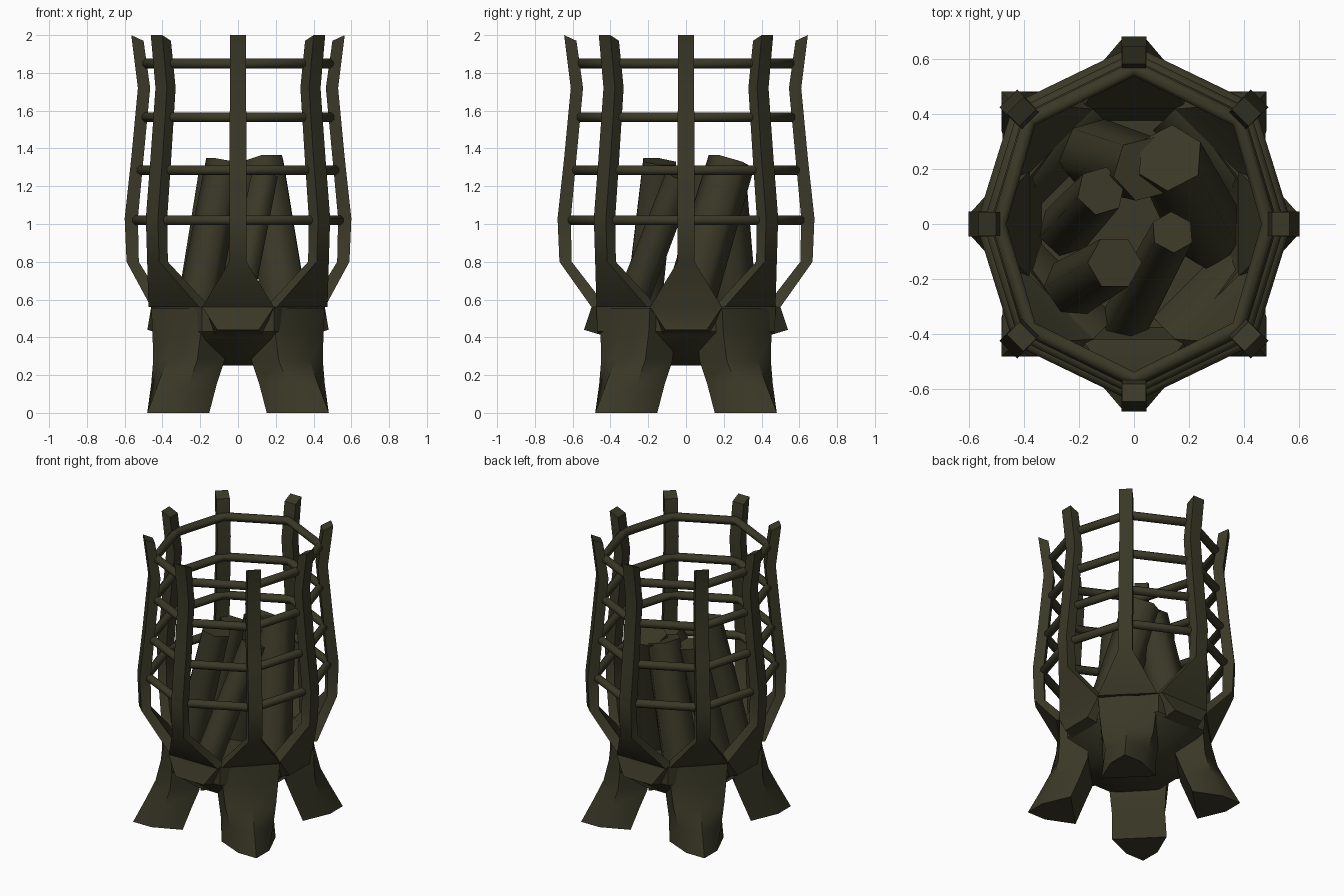
import bpy, bmesh, math
from mathutils import Vector

if "Cube" in bpy.data.objects:
    bpy.data.objects.remove(bpy.data.objects["Cube"])

iron = bpy.data.materials.new("dark olive iron")
iron.diffuse_color = (0.042, 0.040, 0.020, 1)
iron.use_nodes = True
iron.node_tree.nodes["Principled BSDF"].inputs["Base Color"].default_value = iron.diffuse_color


def loft(name, sections, closed=False, smooth=40):
    """Skin a list of equal-length point loops; cap ends unless closed."""
    bm = bmesh.new()
    rows = [[bm.verts.new(p) for p in s] for s in sections]
    n = len(rows[0])
    pairs = list(zip(rows, rows[1:])) + ([(rows[-1], rows[0])] if closed else [])
    for a, b in pairs:
        for i in range(n):
            j = (i + 1) % n
            bm.faces.new((a[i], a[j], b[j], b[i]))
    if not closed:
        bm.faces.new(rows[0][::-1])
        bm.faces.new(rows[-1])
    bmesh.ops.recalc_face_normals(bm, faces=bm.faces)
    me = bpy.data.meshes.new(name)
    bm.to_mesh(me)
    bm.free()
    ob = bpy.data.objects.new(name, me)
    bpy.context.collection.objects.link(ob)
    me.materials.append(iron)
    bpy.context.view_layer.objects.active = ob
    bpy.ops.object.select_all(action='DESELECT')
    ob.select_set(True)
    bpy.ops.object.shade_smooth_by_angle(angle=math.radians(smooth))
    return ob


def polar(k, r, w, z):
    """Point at radius r, sideways offset w, in one of eight directions."""
    a = k * math.pi / 4
    return (r * math.cos(a) - w * math.sin(a), r * math.sin(a) + w * math.cos(a), z)


def extra(k, y_extra, diag_extra):
    return diag_extra if k % 2 else (y_extra if k % 4 == 2 else 0)


# Eight bent uprights flaring into petals: z, outer radius, thickness, half width
profile = [(0.56, 0.46, 0.08, 0.19), (0.80, 0.59, 0.065, 0.045), (1.03, 0.60, 0.07, 0.045),
           (1.35, 0.565, 0.065, 0.045), (1.72, 0.53, 0.065, 0.043), (1.985, 0.565, 0.065, 0.043)]
for k in range(8):
    secs = []
    if k % 2 == 0:  # pointed lip under the four straight petals
        lip = 0.48 + extra(k, 0.06, 0)
        secs.append([polar(k, lip - 0.1, -0.13, 0.41), polar(k, lip - 0.1, 0.13, 0.41),
                     polar(k, lip, 0.11, 0.44), polar(k, lip, -0.11, 0.44)])
    for i, (z, r, t, w) in enumerate(profile):
        r += extra(k, 0.04 if i == 0 else 0.08, 0.02 if i == 0 else 0.045)
        tilt = 0.015 if i == 5 else 0
        secs.append([polar(k, r - t, -w, z - tilt), polar(k, r - t, w, z - tilt),
                     polar(k, r, w, z + tilt), polar(k, r, -w, z + tilt)])
    loft("upright_%d" % k, secs)

# Bowl with eight corners and a hollow inside
corners = [(0.42, -0.19), (0.42, 0.19), (0.19, 0.47), (-0.19, 0.47),
           (-0.42, 0.19), (-0.42, -0.19), (-0.19, -0.47), (0.19, -0.47)]
loft("bowl", [[(x * s, y * s, z) for x, y in corners] for s, z in
              ((0.22, 0.25), (0.7, 0.29), (1.0, 0.43), (1.01, 0.56), (0.9, 0.56), (0.8, 0.43))])

# Four splayed legs on the diagonals: z, inner r, inner w, shoulder r, shoulder w, outer r
leg = [(0, 0.39, 0.175, 0.58, 0.10, 0.68), (0.15, 0.33, 0.17, 0.51, 0.14, 0.60),
       (0.28, 0.28, 0.18, 0.47, 0.165, 0.535), (0.42, 0.28, 0.19, 0.46, 0.18, 0.50),
       (0.555, 0.40, 0.19, 0.46, 0.19, 0.475)]
for k in (1, 3, 5, 7):
    loft("leg_%d" % k, [[polar(k, ri, -wi, z), polar(k, rs, -ws, z), polar(k, ro, 0, z),
                         polar(k, rs, ws, z), polar(k, ri, wi, z)]
                        for z, ri, wi, rs, ws, ro in leg], smooth=50)

# Four octagonal hoops
for n, (z, r) in enumerate([(1.02, 0.545), (1.285, 0.52), (1.565, 0.495), (1.85, 0.49)]):
    secs = []
    for k in range(8):
        rk = r + extra(k, 0.075, 0.045)
        secs.append([polar(k, rk + 0.03 * math.cos(a), 0, z + 0.028 * math.sin(a))
                     for a in [math.pi / 4 * i + math.pi / 8 for i in range(8)]])
    loft("hoop_%d" % n, secs, closed=True, smooth=50)

# Leaning logs: foot, head, radius
logs = [((0.27, -0.03, 0.42), (0.13, 0.24, 1.33), 0.125),
        ((-0.16, 0.26, 0.42), (0.04, 0.20, 1.30), 0.12),
        ((-0.25, -0.02, 0.42), (-0.12, 0.12, 1.28), 0.09),
        ((-0.24, -0.24, 0.42), (-0.07, -0.14, 1.33), 0.10),
        ((-0.03, -0.35, 0.42), (0.14, -0.03, 1.25), 0.08)]
for n, (foot, head, r) in enumerate(logs):
    foot, head = Vector(foot), Vector(head)
    q = (head - foot).to_track_quat('Z', 'Y')
    loop = [q @ Vector((r * math.cos(i * math.pi / 3), r * math.sin(i * math.pi / 3), 0))
            for i in range(6)]
    loft("log_%d" % n, [[foot + p * 1.1 for p in loop], [head + p for p in loop]], smooth=65)
